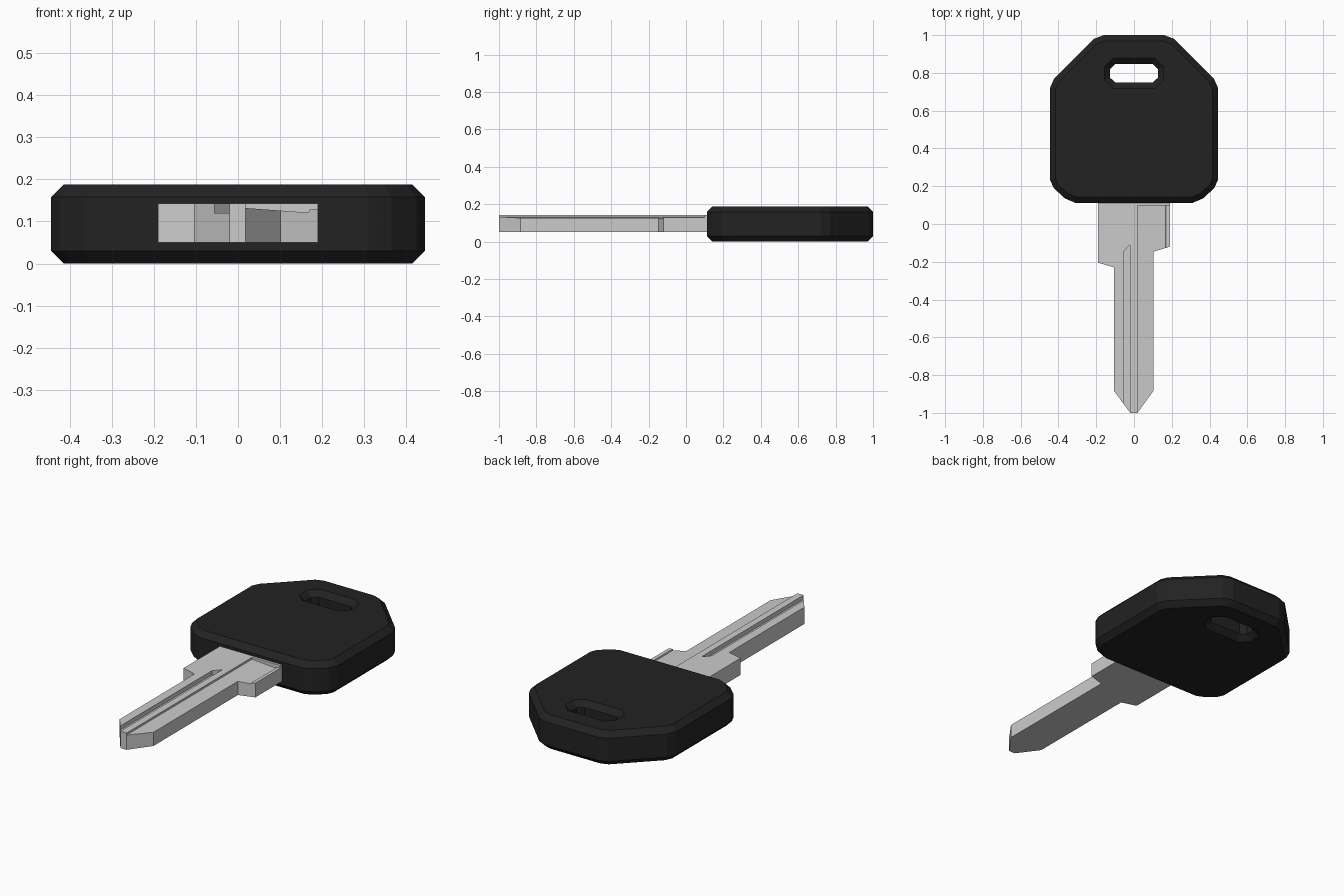
import bpy, bmesh
from mathutils import Vector

if "Cube" in bpy.data.objects:
    bpy.data.objects.remove(bpy.data.objects["Cube"])


def make_object(name, bm):
    bmesh.ops.recalc_face_normals(bm, faces=bm.faces)
    mesh = bpy.data.meshes.new(name)
    bm.to_mesh(mesh)
    bm.free()
    obj = bpy.data.objects.new(name, mesh)
    bpy.context.collection.objects.link(obj)
    return obj


def mirrored(half):
    """Close a right-hand half outline (listed bottom to top) across x = 0."""
    return half + [(-x, y) for x, y in reversed(half)]


def inset(points, d):
    """Mitred offset of a counter-clockwise outline, inwards for positive d."""
    out = []
    for i, p in enumerate(points):
        a, b, c = Vector(points[i - 1]), Vector(p), Vector(points[(i + 1) % len(points)])
        e1, e2 = (b - a).normalized(), (c - b).normalized()
        n1, n2 = Vector((-e1.y, e1.x)), Vector((-e2.y, e2.x))
        out.append(b + (n1 + n2) * d / (1 + n1.dot(n2)))
    return out


def prism(name, points, lo, hi):
    """Extrude an xy outline; hi may be a function of x for a sloped top."""
    bm = bmesh.new()
    base = bm.faces.new([bm.verts.new((x, y, lo)) for x, y in points])
    ext = bmesh.ops.extrude_face_region(bm, geom=[base])
    for v in ext["geom"]:
        if isinstance(v, bmesh.types.BMVert):
            v.co.z = hi
    return make_object(name, bm)


def profile_prism(name, points, y0, y1):
    """Extrude an xz profile along y."""
    bm = bmesh.new()
    rings = [[bm.verts.new((x, y, z)) for x, z in points] for y in (y0, y1)]
    for r in rings:
        bm.faces.new(r)
    n = len(points)
    for i in range(n):
        j = (i + 1) % n
        bm.faces.new((rings[0][i], rings[0][j], rings[1][j], rings[1][i]))
    return make_object(name, bm)


# Head: chamfered slab with a chamfered keyring slot
HEIGHT, CHAMFER = 0.188, 0.03
outline = mirrored([(0.31, 0.112), (0.365, 0.135), (0.425, 0.19), (0.445, 0.235),
                    (0.445, 0.72), (0.423, 0.77), (0.213, 0.98), (0.16, 1.0)])
slot = mirrored([(0.098, 0.748), (0.127, 0.775), (0.127, 0.82), (0.098, 0.848)])
bm = bmesh.new()
cap_edges = {0: [], 3: []}
for points, d in ((outline, CHAMFER), (slot, -CHAMFER)):
    rings = []
    for z, off in ((0, d), (CHAMFER, 0), (HEIGHT - CHAMFER, 0), (HEIGHT, d)):
        rings.append([bm.verts.new((p[0], p[1], z)) for p in inset(points, off)])
    n = len(points)
    for r0, r1 in zip(rings, rings[1:]):
        for i in range(n):
            j = (i + 1) % n
            bm.faces.new((r0[i], r0[j], r1[j], r1[i]))
    for k in cap_edges:
        cap_edges[k] += [bm.edges.get((rings[k][i - 1], rings[k][i])) for i in range(n)]
for edges in cap_edges.values():
    bmesh.ops.triangle_fill(bm, edges=edges, use_beauty=True)
head = make_object("key_head", bm)
plastic = bpy.data.materials.new("black_plastic")
plastic.diffuse_color = (0.016, 0.016, 0.016, 1)
plastic.use_nodes = True
plastic.node_tree.nodes["Principled BSDF"].inputs["Base Color"].default_value = plastic.diffuse_color
head.data.materials.append(plastic)

# Blade: shoulder and pointed shank
blade = prism("key_blade", [(-0.19, 0.15), (-0.19, -0.205), (-0.105, -0.23), (-0.105, -0.885),
                            (-0.02, -1.0), (0.018, -1.0), (0.102, -0.885), (0.102, -0.147),
                            (0.19, -0.12), (0.19, 0.15)], 0.05, 0.143)

# Cutters: narrow groove and the sloped milled step on the right
groove = prism("groove_cutter", [(-0.056, -1.1), (-0.02, -1.1), (-0.02, -0.108),
                                 (-0.056, -0.148)], 0.12, 0.2)
step = profile_prism("step_cutter", [(0.018, 0.132), (0.168, 0.121), (0.17, 0.128),
                                     (0.25, 0.13), (0.25, 0.2), (0.018, 0.2)], -1.1, 0.098)
for cutter in (groove, step):
    mod = blade.modifiers.new(cutter.name, "BOOLEAN")
    mod.operation, mod.solver, mod.object = "DIFFERENCE", "EXACT", cutter
    cutter.hide_render = True
    cutter.hide_set(True)
